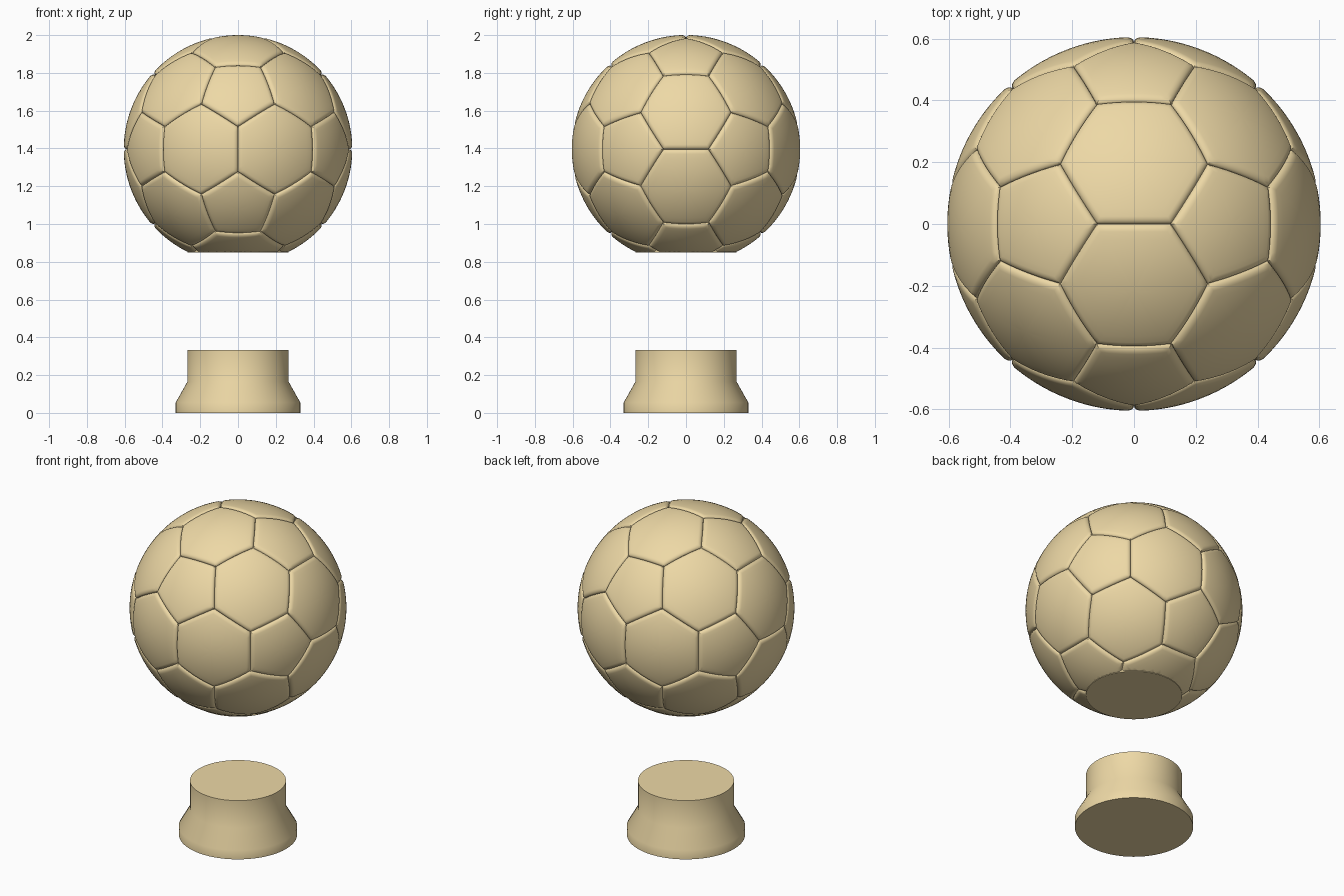
import bpy, bmesh, math
from mathutils import Vector
from itertools import combinations

if "Cube" in bpy.data.objects:
    bpy.data.objects.remove(bpy.data.objects["Cube"])

R, CENTRE_Z, CUT_Z = 0.605, 1.4, 0.853
SEAM_DEPTH, SEAM_WIDTH = 0.017, 0.026


def finish(name, bm):
    bmesh.ops.recalc_face_normals(bm, faces=bm.faces[:])
    mesh = bpy.data.meshes.new(name)
    bm.to_mesh(mesh)
    bm.free()
    ob = bpy.data.objects.new(name, mesh)
    bpy.context.collection.objects.link(ob)
    bpy.ops.object.select_all(action='DESELECT')
    ob.select_set(True)
    bpy.context.view_layer.objects.active = ob
    bpy.ops.object.shade_smooth_by_angle(angle=math.radians(30))
    mat = bpy.data.materials.get("gold") or bpy.data.materials.new("gold")
    mat.diffuse_color = (0.85, 0.69, 0.38, 1)
    mat.use_nodes = True
    mat.node_tree.nodes["Principled BSDF"].inputs["Base Color"].default_value = mat.diffuse_color
    mesh.materials.append(mat)
    return ob


def lathe(name, profile, steps=64):
    bm = bmesh.new()
    rings = []
    for r, z in profile:
        rings.append([bm.verts.new((r * math.cos(2 * math.pi * i / steps),
                                    r * math.sin(2 * math.pi * i / steps), z))
                      for i in range(steps)])
    for a, b in zip(rings, rings[1:]):
        for i in range(steps):
            j = (i + 1) % steps
            bm.faces.new((a[i], a[j], b[j], b[i]))
    bm.faces.new(rings[0])
    bm.faces.new(rings[-1])
    return finish(name, bm)


# panel outlines: an icosahedron with its corners cut off
phi = (1 + 5 ** 0.5) / 2
ico = []
for a in (-1, 1):
    for b in (-phi, phi):
        ico += [Vector((a, 0, b)), Vector((b, a, 0)), Vector((0, b, a))]
near = lambda p, q: 1.9 < (p - q).length < 2.1
panels = [[v + (n - v) / 3 for n in ico if near(v, n)] for v in ico]
for tri in combinations(ico, 3):
    if all(near(p, q) for p, q in combinations(tri, 2)):
        panels.append([p + (q - p) / 3 for p in tri for q in tri if p is not q])


# ball: every panel is a domed patch rounded down into the seams
def add_panel(bm, pts, segs=10):
    c = sum(pts, Vector()) / len(pts)
    u = (pts[0] - c).normalized()
    w = c.normalized().cross(u)
    pts = sorted(pts, key=lambda p: math.atan2((p - c).dot(w), (p - c).dot(u)))
    scale = R / pts[0].length
    apothem = ((pts[0] + pts[1]) / 2 - c).length * scale
    inner = 1 - SEAM_WIDTH / apothem
    ts = [inner * k / 7 for k in range(1, 8)]
    ts += [1 - SEAM_WIDTH * f / apothem for f in (0.75, 0.5, 0.3, 0.15, 0.05, 0)]
    outline = [a.lerp(b, s / segs) for a, b in zip(pts, pts[1:] + pts[:1])
               for s in range(segs)]
    rings = []
    for t in ts:
        f = max(0, 1 - apothem * (1 - t) / SEAM_WIDTH)
        r = R - SEAM_DEPTH * (1 - math.sqrt(max(0, 1 - f * f)))
        rings.append([bm.verts.new(c.lerp(p, t).normalized() * r) for p in outline])
    mid = bm.verts.new(c.normalized() * R)
    n = len(outline)
    for i in range(n):
        j = (i + 1) % n
        bm.faces.new((mid, rings[0][i], rings[0][j]))
        for a, b in zip(rings, rings[1:]):
            bm.faces.new((a[i], b[i], b[j], a[j]))


bm = bmesh.new()
for panel in panels:
    add_panel(bm, panel)
bmesh.ops.remove_doubles(bm, verts=bm.verts[:], dist=0.0003)
bmesh.ops.translate(bm, verts=bm.verts[:], vec=(0, 0, CENTRE_Z))
top = max(v.co.z for v in bm.verts)
bmesh.ops.translate(bm, verts=bm.verts[:], vec=(0, 0, 2.0 - top))
# flat underside
geom = bm.verts[:] + bm.edges[:] + bm.faces[:]
cut = bmesh.ops.bisect_plane(bm, geom=geom, plane_co=(0, 0, CUT_Z),
                             plane_no=(0, 0, 1), clear_inner=True)
rim = [e for e in cut["geom_cut"] if isinstance(e, bmesh.types.BMEdge)]
bmesh.ops.contextual_create(bm, geom=rim)
finish("ball", bm)

# thin disc under the ball
lathe("ball_seat", [(0.268, 0.85), (0.268, 0.862)])

# pedestal
lathe("pedestal", [(0.33, 0), (0.33, 0.055), (0.268, 0.165), (0.268, 0.333)])
